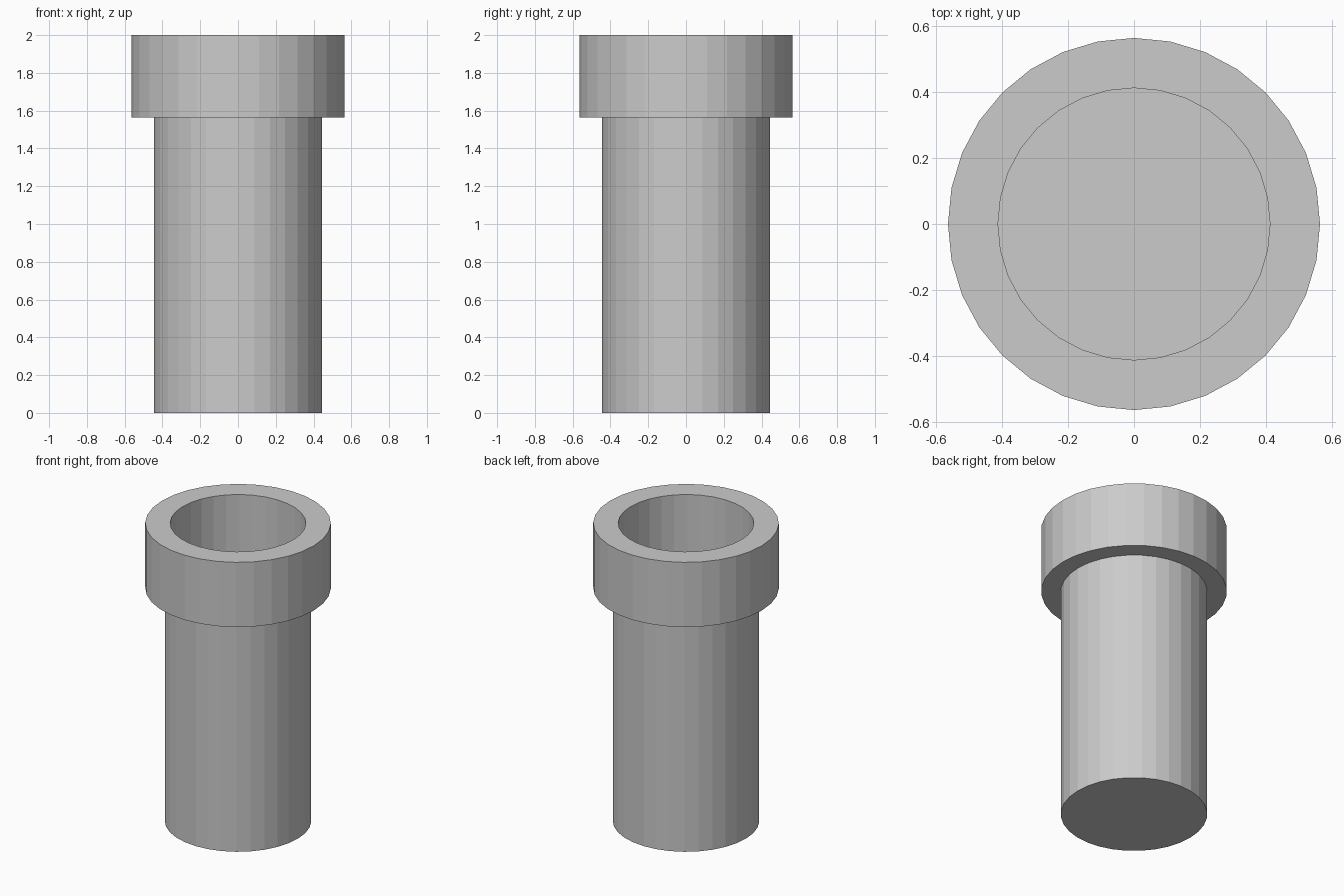
import bpy, bmesh, math

if "Cube" in bpy.data.objects:
    bpy.data.objects.remove(bpy.data.objects["Cube"])

SIDES = 32


def lathe(name, profile):
    """Revolve (radius, z) rings into a flat-shaded solid, capped at both ends."""
    bm = bmesh.new()
    rings = [[bm.verts.new((r * math.cos(2 * math.pi * i / SIDES),
                            r * math.sin(2 * math.pi * i / SIDES), z))
              for i in range(SIDES)] for r, z in profile]
    for low, high in zip(rings, rings[1:]):
        for i in range(SIDES):
            j = (i + 1) % SIDES
            bm.faces.new((low[i], low[j], high[j], high[i]))
    bm.faces.new(rings[0][::-1])
    bm.faces.new(rings[-1])
    bmesh.ops.recalc_face_normals(bm, faces=bm.faces)
    mesh = bpy.data.meshes.new(name)
    bm.to_mesh(mesh)
    bm.free()
    obj = bpy.data.objects.new(name, mesh)
    bpy.context.collection.objects.link(obj)
    return obj


# Pipe: closed base, straight body, wide collar, rim and deep bore with a floor
lathe("flanged_pipe", [
    (0.446, 0.0),
    (0.446, 1.565),
    (0.565, 1.565),
    (0.565, 2.0),
    (0.413, 2.0),
    (0.413, 0.03),
])
